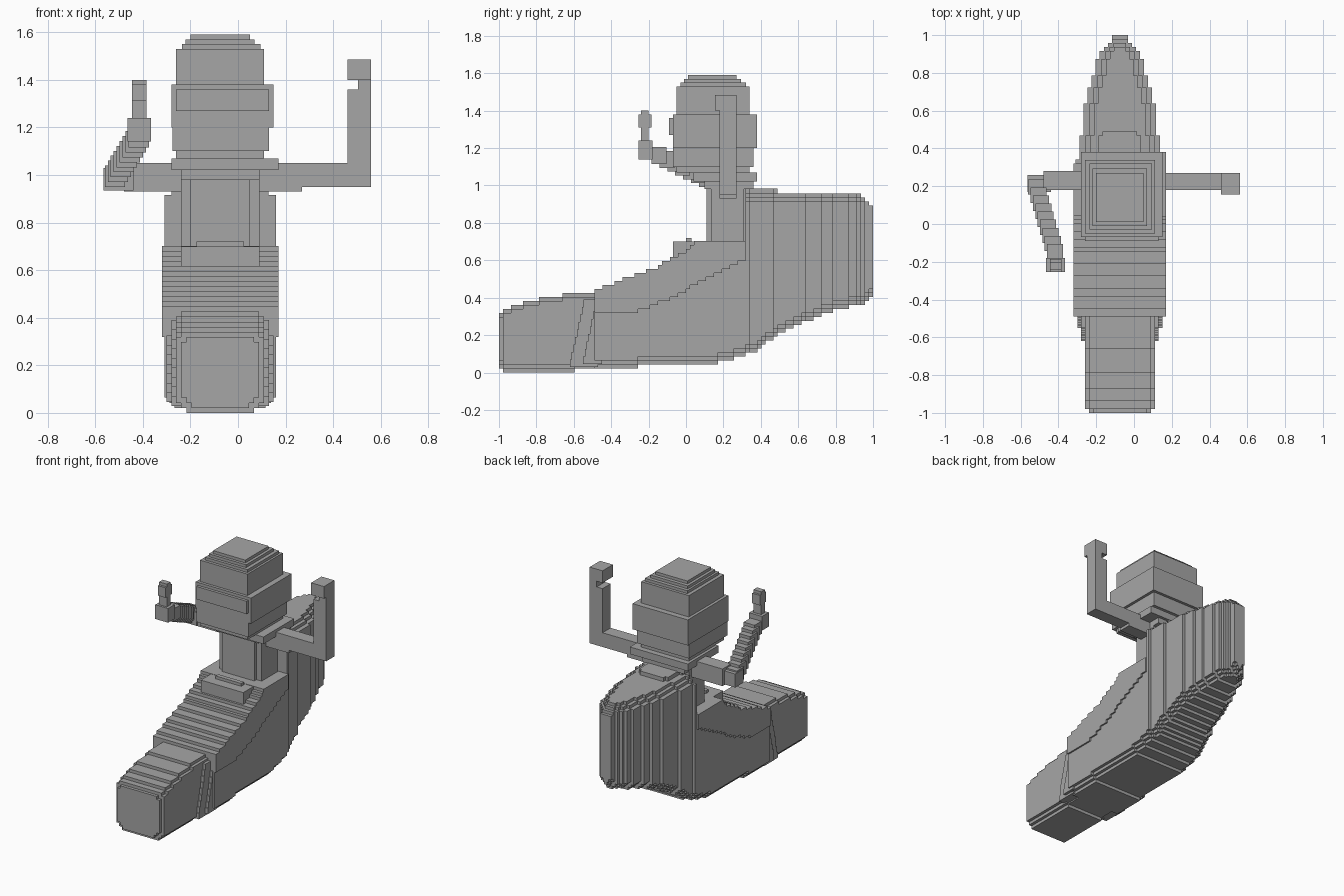
import bpy, bmesh

if "Cube" in bpy.data.objects:
    bpy.data.objects.remove(bpy.data.objects["Cube"])

V = 2 / 94      # block size
C = -0.075      # centre line of the hull and figure

grey = bpy.data.materials.new("plain grey")
grey.diffuse_color = (0.38, 0.38, 0.38, 1)
grey.use_nodes = True
grey.node_tree.nodes["Principled BSDF"].inputs["Base Color"].default_value = grey.diffuse_color


def snap(v):
    return round(v / V) * V


def interp(pts, t):
    for (a, va), (b, vb) in zip(pts, pts[1:]):
        if t <= b:
            return va + (vb - va) * max(0, (t - a) / (b - a))
    return pts[-1][1]


def blocks(name, boxes):
    """One clean outer shell around a union of boxes (x0, x1, y0, y1, z0, z1)."""
    boxes = [[round(v, 4) for v in b] for b in boxes]
    grid = [sorted({b[i] for b in boxes} | {b[i + 1] for b in boxes}) for i in (0, 2, 4)]
    at = [{v: i for i, v in enumerate(g)} for g in grid]
    full = set()
    for b in boxes:
        for i in range(at[0][b[0]], at[0][b[1]]):
            for j in range(at[1][b[2]], at[1][b[3]]):
                for k in range(at[2][b[4]], at[2][b[5]]):
                    full.add((i, j, k))
    bm = bmesh.new()
    verts = {}

    def vert(key):
        if key not in verts:
            verts[key] = bm.verts.new([grid[a][key[a]] for a in range(3)])
        return verts[key]

    for cell in full:
        for a in range(3):
            for side in (0, 1):
                near = list(cell)
                near[a] += 1 if side else -1
                if tuple(near) in full:
                    continue
                ring = []
                for u, w in ((0, 0), (1, 0), (1, 1), (0, 1)):
                    p = list(cell)
                    p[a] += side
                    p[(a + 1) % 3] += u
                    p[(a + 2) % 3] += w
                    ring.append(vert(tuple(p)))
                bm.faces.new(ring if side else ring[::-1])
    bmesh.ops.dissolve_limit(bm, angle_limit=0.01, verts=bm.verts[:], edges=bm.edges[:])
    me = bpy.data.meshes.new(name)
    bm.to_mesh(me)
    bm.free()
    me.materials.append(grey)
    ob = bpy.data.objects.new(name, me)
    bpy.context.collection.objects.link(ob)


def mid(half, y0, y1, z0, z1):
    return (C - half, C + half, y0, y1, z0, z1)


# Hull profiles along its length
top = [(-1, .335), (-.9, .365), (-.8, .39), (-.7, .41), (-.5, .435), (-.36, .49),
       (-.15, .565), (-.06, .62), (0, .64), (.04, .70), (.32, .71)]
bottom = [(-.62, 0), (-.58, .02), (-.28, .022), (-.24, .043), (.14, .045), (.3, .09),
          (.39, .12), (.48, .20), (.6, .255), (.76, .32), (.9, .36), (1, .38)]
width = [(.32, .225), (.4, .215), (.45, .205), (.62, .185), (.75, .15), (.85, .125),
         (.92, .095), (.97, .05), (1, .03)]
sheath = [(-.5, .31), (-.25, .33), (-.1, .39), (0, .44), (.1, .5), (.2, .55), (.32, .6)]

hull = []
for n in range(94):
    y0, y1 = -1 + n * V, -1 + (n + 1) * V
    y = (y0 + y1) / 2
    b = snap(interp(bottom, y))
    stern = y > .32
    t = snap(.91 if stern else interp(top, y))
    h = .185 if y < -.6 else .205 if y < -.55 else snap(interp(width, y))
    if n == 0 or n == 93:                       # blunt ends
        h, b, t = h - (V if n == 0 else 0), b + V, t - V
    if y < -.49:                                # bow with eased edges
        h = min(h, .185)
        hull.append(mid(h - V, y0, y1, t - V, t))
        t -= V
    hull.append(mid(max(h - 2 * V, V / 2), y0, y1, b, b + V))
    hull.append(mid(max(h - V, V / 2), y0, y1, b + V, b + 2 * V))
    hull.append(mid(h, y0, y1, b + 2 * V, t))
    if stern and n < 93:                        # rounded stern deck
        for inset, rise in ((.03, .93), (.055, .95)):
            if h > inset + .01 and y < .95:
                hull.append(mid(h - inset, y0, y1, t, snap(rise)))
        if y < .5:
            hull.append(mid(h - .1, y0, y1, t, .985))
    if -.49 < y < .32:                          # wider upper sheath
        hull.append(mid(.245, y0, y1, snap(interp(sheath, y)), t))
# Slanting shoulder between bow and hull
for i in range(9):
    z = .03 + i * .04
    s = -.62 + .009 * i
    z1 = min(z + .04, .40)
    hull.append(mid(.205, s, -.47, z, z1))
    if z1 < .33:
        hull.append(mid(.225, s + .07, -.45, z + .015, z1 + .015))
hull.append(mid(.165, -.07, .12, .55, .70))     # lap
hull.append(mid(.10, 0, .03, .70, .72))
blocks("hull", hull)

# Torso and shoulder collar
blocks("torso", [mid(.125, .11, .32, .70, 1.02), mid(.165, .135, .31, .70, 1.02)])
blocks("collar", [(-.28, .17, .04, .38, 1.02, 1.07), (-.24, .09, .10, .36, .98, 1.02)])

# Head, wide brow band and stepped cap
blocks("head", [
    (-.26, .11, -.05, .34, 1.07, 1.53),
    (-.275, .13, -.07, .36, 1.10, 1.38),
    (-.28, .15, -.07, .38, 1.20, 1.38),
    (-.26, .13, -.09, .36, 1.27, 1.36),
    (-.235, .095, -.03, .32, 1.53, 1.55),
    (-.22, .07, -.01, .295, 1.55, 1.57),
    (-.20, .05, .01, .27, 1.57, 1.59)])

# Arm bent straight up
blocks("raised_arm", [
    (.08, .56, .18, .27, .95, 1.05), (.08, .27, .18, .27, .93, .95),
    (.46, .56, .18, .27, .95, 1.36), (.505, .56, .18, .27, 1.36, 1.40),
    (.46, .56, .155, .27, 1.40, 1.485)])

# Arm reaching forward in steps, with hand and held piece
reach = [(-.48, -.22, .18, .28, .93, 1.05), (-.565, -.44, .17, .26, .935, 1.03)]
for i in range(9):
    f = i / 8
    x, y, z = -.56 + .10 * f, .19 - .34 * f, .95 + .165 * f
    reach.append((x, x + .085, y - .035, y + .045, z, z + .09))
reach += [(-.465, -.365, -.255, -.18, 1.14, 1.24),
          (-.445, -.385, -.24, -.20, 1.24, 1.40),
          (-.445, -.385, -.255, -.185, 1.31, 1.38)]
blocks("reaching_arm", reach)
